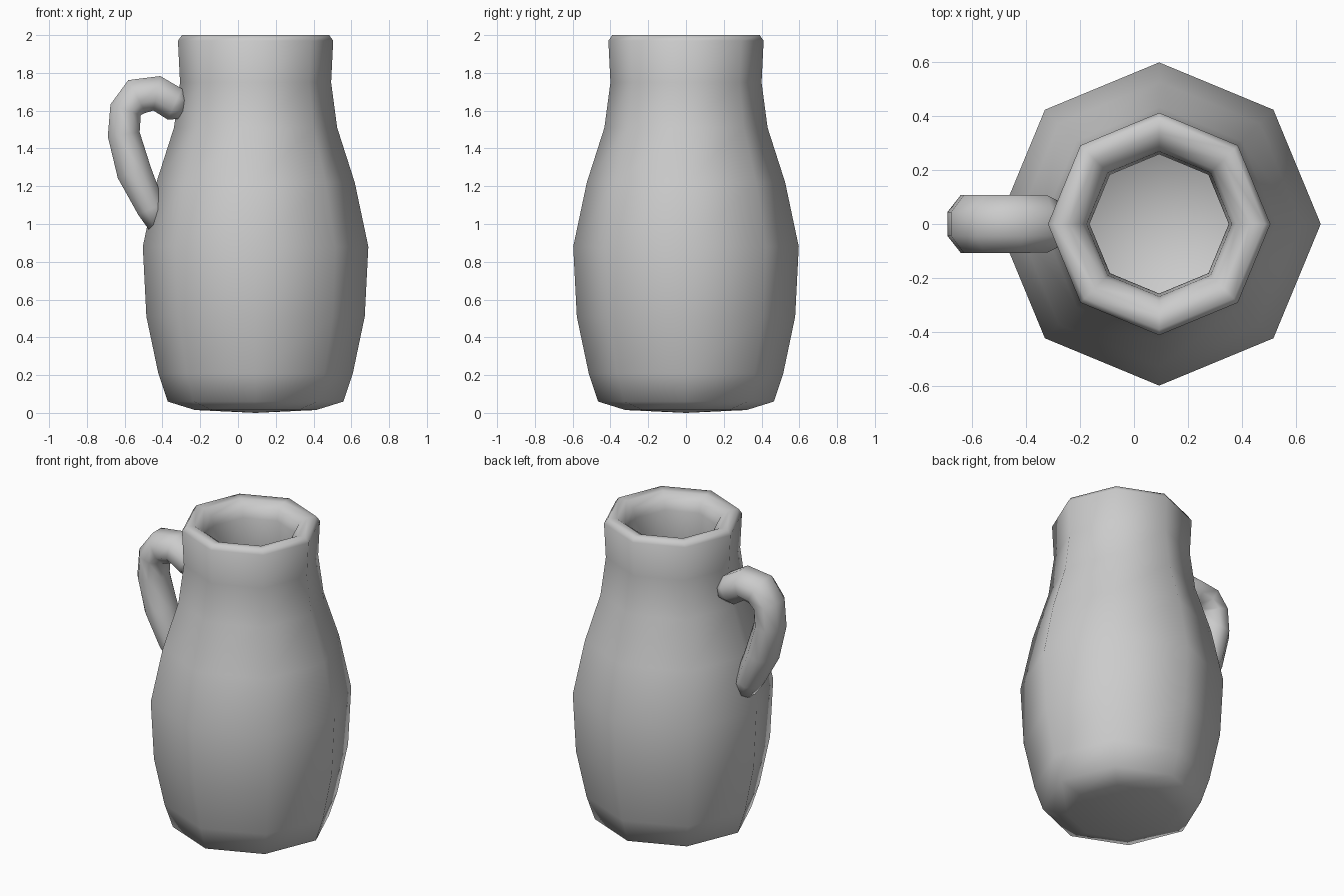
import bpy, bmesh
from math import sin, cos, pi, radians
from mathutils import Vector

if "Cube" in bpy.data.objects:
    bpy.data.objects.remove(bpy.data.objects["Cube"])

SIDES = 8


def skin(name, rings, cap_points=None):
    """Join successive rings of points; close ends with a fan point or an n-gon."""
    bm = bmesh.new()
    loops = [[bm.verts.new(p) for p in ring] for ring in rings]
    for a, b in zip(loops, loops[1:]):
        for i in range(SIDES):
            j = (i + 1) % SIDES
            bm.faces.new((a[i], a[j], b[j], b[i]))
    for k, loop in enumerate((loops[0], loops[-1])):
        if cap_points:
            c = bm.verts.new(cap_points[k])
            for i in range(SIDES):
                bm.faces.new((loop[i], loop[(i + 1) % SIDES], c))
        else:
            bm.faces.new(loop)
    bmesh.ops.recalc_face_normals(bm, faces=bm.faces)
    mesh = bpy.data.meshes.new(name)
    bm.to_mesh(mesh)
    bm.free()
    mesh.shade_smooth()
    ob = bpy.data.objects.new(name, mesh)
    bpy.context.collection.objects.link(ob)
    return ob


# Jug body: outer wall, rounded rim, inner wall (radius, height)
CX = 0.093
profile = [(0.32, 0.015), (0.465, 0.06), (0.515, 0.21), (0.578, 0.51),
           (0.597, 0.88), (0.525, 1.22), (0.432, 1.51), (0.40, 1.75),
           (0.411, 1.97), (0.39, 2.0), (0.335, 1.995), (0.285, 1.96),
           (0.268, 1.90), (0.257, 1.74), (0.295, 1.48), (0.385, 1.19),
           (0.455, 0.87), (0.435, 0.53), (0.38, 0.27), (0.27, 0.16)]
rings = [[(CX + r * cos(2 * pi * i / SIDES), r * sin(2 * pi * i / SIDES), z)
          for i in range(SIDES)] for r, z in profile]
skin("jug_body", rings, [(CX, 0, 0), (CX, 0, 0.14)])

# Handle: octagonal tube swept along a bent path in the xz plane
# (x, z, half thickness in plane, half width across)
path = [(-0.285, 1.625, 0.07, 0.085), (-0.335, 1.635, 0.09, 0.105),
        (-0.43, 1.692, 0.093, 0.107), (-0.535, 1.675, 0.098, 0.107),
        (-0.595, 1.605, 0.085, 0.107), (-0.605, 1.475, 0.085, 0.107),
        (-0.55, 1.275, 0.092, 0.107), (-0.46, 1.08, 0.075, 0.10),
        (-0.42, 0.99, 0.055, 0.07)]
pts = [Vector((x, 0, z)) for x, z, _, _ in path]
k = 1 / cos(pi / SIDES)
tube = []
for n, (x, z, t, w) in enumerate(path):
    d = (pts[min(n + 1, len(pts) - 1)] - pts[max(n - 1, 0)]).normalized()
    side = Vector((-d.z, 0, d.x))
    ring = []
    for i in range(SIDES):
        a = 2 * pi * (i + 0.5) / SIDES
        ring.append(pts[n] + side * (t * k * cos(a)) + Vector((0, w * k * sin(a), 0)))
    tube.append(ring)
skin("handle", tube)
